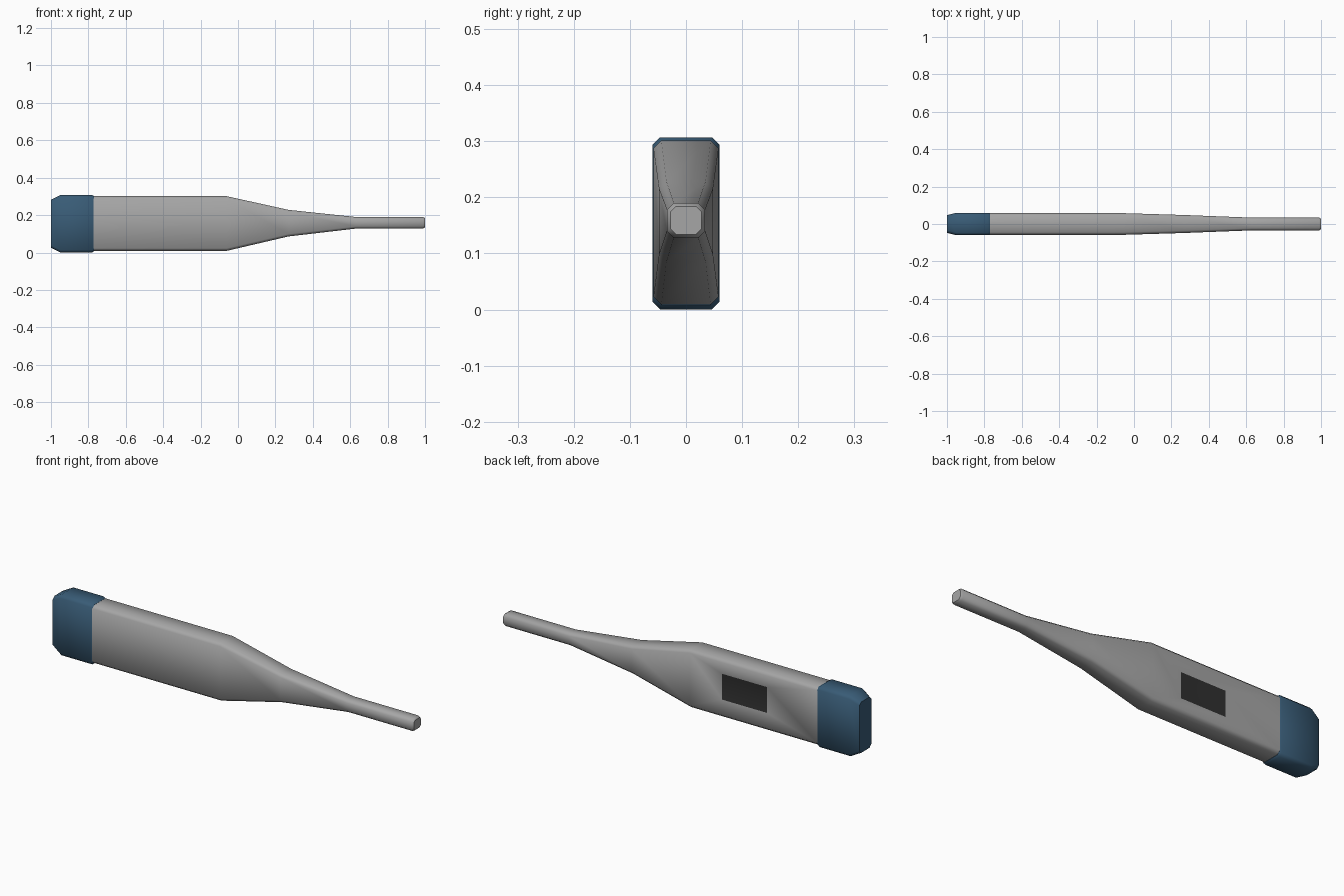
import bpy, bmesh, math

if "Cube" in bpy.data.objects:
    bpy.data.objects.remove(bpy.data.objects["Cube"])


def material(name, rgb):
    m = bpy.data.materials.new(name)
    m.diffuse_color = (*rgb, 1)
    m.use_nodes = True
    m.node_tree.nodes["Principled BSDF"].inputs["Base Color"].default_value = m.diffuse_color
    return m


GREY = material("grey plastic", (0.38, 0.38, 0.38))
BLUE = material("blue plastic", (0.04, 0.105, 0.18))
DARK = material("dark display", (0.03, 0.03, 0.03))


def ring(bm, x, hy, hz, zc, c):
    """Chamfered rectangle across x; verts 0 and 1 bound the +y side."""
    pts = [(hy, -hz + c), (hy, hz - c), (hy - c, hz), (-hy + c, hz),
           (-hy, hz - c), (-hy, -hz + c), (-hy + c, -hz), (hy - c, -hz)]
    return [bm.verts.new((x, y, zc + z)) for y, z in pts]


def loft(bm, sections):
    rings = [ring(bm, *s) for s in sections]
    for a, b in zip(rings, rings[1:]):
        for i in range(8):
            j = (i + 1) % 8
            bm.faces.new((a[i], a[j], b[j], b[i]))
    bm.faces.new(rings[0])
    bm.faces.new(rings[-1])
    return rings


def finish(bm, name, mats):
    bmesh.ops.recalc_face_normals(bm, faces=bm.faces[:])
    me = bpy.data.meshes.new(name)
    bm.to_mesh(me)
    bm.free()
    for m in mats:
        me.materials.append(m)
    ob = bpy.data.objects.new(name, me)
    bpy.context.collection.objects.link(ob)
    bpy.ops.object.select_all(action='DESELECT')
    bpy.context.view_layer.objects.active = ob
    ob.select_set(True)
    bpy.ops.object.shade_smooth_by_angle(angle=math.radians(50))


# Body, tapering neck and probe tip: x, half y, half z, centre z, chamfer
bm = bmesh.new()
rings = loft(bm, [
    (-0.80, 0.058, 0.146, 0.155, 0.014),
    (-0.775, 0.058, 0.146, 0.155, 0.014),
    (-0.06, 0.058, 0.146, 0.155, 0.014),
    (0.27, 0.048, 0.071, 0.157, 0.013),
    (0.63, 0.034, 0.031, 0.159, 0.012),
    (0.99, 0.034, 0.031, 0.159, 0.012),
    (1.00, 0.028, 0.025, 0.159, 0.010),
])

# Sunken display: the +y panel slopes in to a dark rectangle
a, b = rings[1], rings[2]
panel = next(f for f in bm.faces if all(v in f.verts for v in (a[0], a[1], b[0], b[1])))
bm.faces.remove(panel)
outer = [a[0], a[1], b[1], b[0]]
inner = [bm.verts.new((x, 0.04, z)) for x, z in
         ((-0.48, 0.09), (-0.48, 0.22), (-0.23, 0.22), (-0.23, 0.09))]
for i in range(4):
    j = (i + 1) % 4
    bm.faces.new((outer[i], outer[j], inner[j], inner[i]))
bm.faces.new(inner).material_index = 1
finish(bm, "thermometer_body", [GREY, DARK])

# End cap with tapered end and small lip
bm = bmesh.new()
loft(bm, [
    (-1.00, 0.047, 0.128, 0.1535, 0.014),
    (-0.95, 0.060, 0.1535, 0.1535, 0.014),
    (-0.78, 0.060, 0.1535, 0.1535, 0.014),
    (-0.77, 0.057, 0.147, 0.1545, 0.014),
])
finish(bm, "end_cap", [BLUE])
